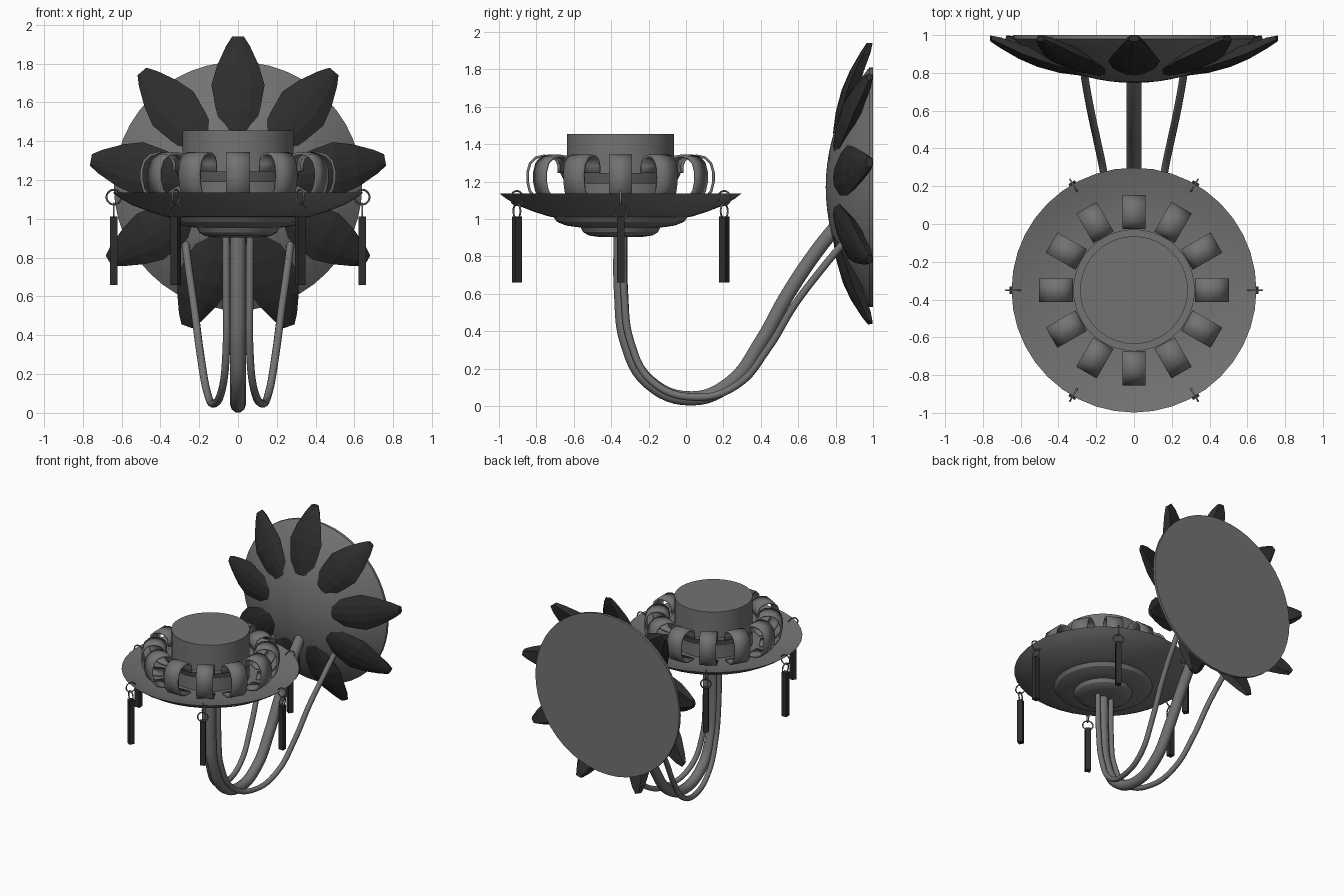
import bpy, bmesh
from math import sin, cos, pi, radians
from mathutils import Matrix, Vector

if "Cube" in bpy.data.objects:
    bpy.data.objects.remove(bpy.data.objects["Cube"])

CUP = Matrix.Translation((0, -0.35, 0))      # axis of the candle dish
WALL = Matrix.Translation((0, 1.0, 1.17)) @ Matrix.Rotation(radians(90), 4, 'X')  # local +z -> -y


def material(name, v):
    m = bpy.data.materials.new(name)
    m.diffuse_color = (v, v, v, 1)
    m.use_nodes = True
    m.node_tree.nodes["Principled BSDF"].inputs["Base Color"].default_value = m.diffuse_color
    return m


METAL = material("grey_metal", 0.17)
DARK = material("dark_metal", 0.027)


def make(name, verts, faces, mat=METAL, smooth=None, matrix=Matrix()):
    me = bpy.data.meshes.new(name)
    me.from_pydata([matrix @ Vector(v) for v in verts], [], faces)
    bm = bmesh.new()
    bm.from_mesh(me)
    bmesh.ops.remove_doubles(bm, verts=bm.verts, dist=1e-5)
    bmesh.ops.recalc_face_normals(bm, faces=bm.faces)
    bm.to_mesh(me)
    bm.free()
    ob = bpy.data.objects.new(name, me)
    bpy.context.collection.objects.link(ob)
    me.materials.append(mat)
    if smooth:
        bpy.ops.object.select_all(action='DESELECT')
        ob.select_set(True)
        bpy.context.view_layer.objects.active = ob
        bpy.ops.object.shade_smooth_by_angle(angle=radians(smooth))
    return ob


def loft(sections, closed_ends=True):
    """Bridge a list of equal-length closed loops."""
    n = len(sections[0])
    verts = [p for s in sections for p in s]
    faces = [(i * n + j, i * n + (j + 1) % n, (i + 1) * n + (j + 1) % n, (i + 1) * n + j)
             for i in range(len(sections) - 1) for j in range(n)]
    if closed_ends:
        faces += [tuple(range(n)), tuple(range(len(verts) - n, len(verts)))]
    return verts, faces


def lathe(name, profile, matrix, n=40, smooth=30):
    loops = [[(r * cos(2 * pi * k / n), r * sin(2 * pi * k / n), z) for k in range(n)]
             for r, z in profile]
    return make(name, *loft(loops), smooth=smooth, matrix=matrix)


def tube(name, points, radius):
    cu = bpy.data.curves.new(name, 'CURVE')
    cu.dimensions = '3D'
    cu.bevel_depth = radius
    cu.bevel_resolution = 3
    cu.resolution_u = 6
    cu.use_fill_caps = True
    sp = cu.splines.new('BEZIER')
    sp.bezier_points.add(len(points) - 1)
    for bp, p in zip(sp.bezier_points, points):
        bp.co = p
        bp.handle_left_type = bp.handle_right_type = 'AUTO'
    cu.materials.append(METAL)
    ob = bpy.data.objects.new(name, cu)
    bpy.context.collection.objects.link(ob)


def torus(name, matrix, R=0.038, r=0.005, n=20, m=6):
    loops = []
    for k in range(n + 1):
        a = 2 * pi * k / n
        loops.append([((R + r * cos(2 * pi * j / m)) * cos(a), r * sin(2 * pi * j / m),
                       (R + r * cos(2 * pi * j / m)) * sin(a)) for j in range(m)])
    make(name, *loft(loops, False), smooth=60, matrix=matrix)


# Domed wall plate with a flat back and a low rim
rim, rise = 0.02, 0.233
R = (0.64 ** 2 + rise ** 2) / (2 * rise)
cap = [(0.64, 0.0), (0.64, rim)]
for k in range(1, 11):
    r = max(0.64 * (1 - k / 10), 0.002)
    cap.append((r, rim + rise - R + (R * R - r * r) ** 0.5))
lathe("wall_plate", cap, WALL, n=48)

# Nine faceted petals: radius, front height, half width, thickness
stations = [(0.25, 0.200, 0.070, 0.04), (0.29, 0.214, 0.090, 0.06), (0.40, 0.200, 0.115, 0.08),
            (0.52, 0.168, 0.137, 0.09), (0.62, 0.125, 0.108, 0.075), (0.72, 0.068, 0.062, 0.055),
            (0.77, 0.035, 0.03, 0.032)]
loops = [[(-w, r, h - t * 0.35), (-w * 0.5, r, h - t * 0.08), (0, r, h), (w * 0.5, r, h - t * 0.08),
          (w, r, h - t * 0.35), (w * 0.6, r, h - t), (-w * 0.6, r, h - t)]
         for r, h, w, t in stations]
for k in range(9):
    make(f"petal_{k + 1}", *loft(loops), mat=DARK,
         matrix=WALL @ Matrix.Rotation(2 * pi * k / 9, 4, 'Z'))

# Stepped dish
lathe("dish", [(0.002, 0.905), (0.12, 0.905), (0.17, 0.912), (0.2, 0.93), (0.213, 0.955),
               (0.235, 0.957), (0.29, 0.965), (0.34, 0.985), (0.358, 1.01), (0.38, 1.013),
               (0.46, 1.038), (0.55, 1.073), (0.61, 1.108), (0.648, 1.137), (0.615, 1.128),
               (0.52, 1.1), (0.4, 1.085), (0.002, 1.08)], CUP)

# Candle cup with its tapered collar
lathe("candle_cup", [(0.002, 1.08), (0.285, 1.08), (0.285, 1.455), (0.002, 1.455)], CUP)
lathe("cup_collar", [(0.27, 1.19), (0.295, 1.19), (0.322, 1.245), (0.27, 1.245)], CUP)

# Twelve curled ribbons round the cup
curl = [(0.33, 1.245), (0.33, 1.285), (0.342, 1.315), (0.37, 1.332), (0.41, 1.338), (0.452, 1.328),
        (0.483, 1.298), (0.497, 1.25), (0.497, 1.2), (0.485, 1.15), (0.455, 1.112), (0.41, 1.095),
        (0.34, 1.09)]
cv = [(r, s * 0.062, z) for r, z in curl for s in (-1, 1)]
cf = [(2 * i, 2 * i + 1, 2 * i + 3, 2 * i + 2) for i in range(len(curl) - 1)]
for k in range(12):
    ob = make(f"curl_{k + 1}", cv, cf, smooth=40, matrix=CUP @ Matrix.Rotation(pi * k / 6, 4, 'Z'))
    sol = ob.modifiers.new("thickness", 'SOLIDIFY')
    sol.thickness = 0.014
    sol.offset = 0

# Six pendants: two linked rings and a square bar
for k in range(6):
    at = CUP @ Matrix.Rotation(pi * k / 3, 4, 'Z') @ Matrix.Translation((0.64, 0, 0))
    torus(f"upper_ring_{k + 1}", at @ Matrix.Translation((0, 0, 1.112)))
    torus(f"lower_ring_{k + 1}", at @ Matrix.Translation((0, 0, 1.042)) @ Matrix.Rotation(pi / 2, 4, 'Z'))
    h = 0.02
    bar = [[(-h, -h, z), (h, -h, z), (h, h, z), (-h, h, z)] for z in (0.66, 1.013)]
    make(f"pendant_bar_{k + 1}", *loft(bar), mat=DARK, matrix=at)

# Main arm and two thinner side arms
tube("main_arm", [(0, -0.35, 0.93), (0, -0.347, 0.6), (0, -0.315, 0.34), (0, -0.2, 0.13),
                  (0, 0.03, 0.041), (0, 0.24, 0.125), (0, 0.4, 0.34), (0, 0.54, 0.59),
                  (0, 0.7, 0.83), (0, 0.82, 0.98)], 0.04)
for s, side in ((-1, "left"), (1, "right")):
    tube(f"{side}_side_arm", [(s * 0.062, -0.335, 0.93), (s * 0.06, -0.33, 0.6),
                              (s * 0.06, -0.295, 0.34), (s * 0.08, -0.18, 0.13),
                              (s * 0.125, 0.05, 0.047), (s * 0.16, 0.27, 0.11),
                              (s * 0.195, 0.44, 0.31), (s * 0.225, 0.58, 0.54),
                              (s * 0.255, 0.74, 0.75), (s * 0.27, 0.84, 0.87)], 0.02)
